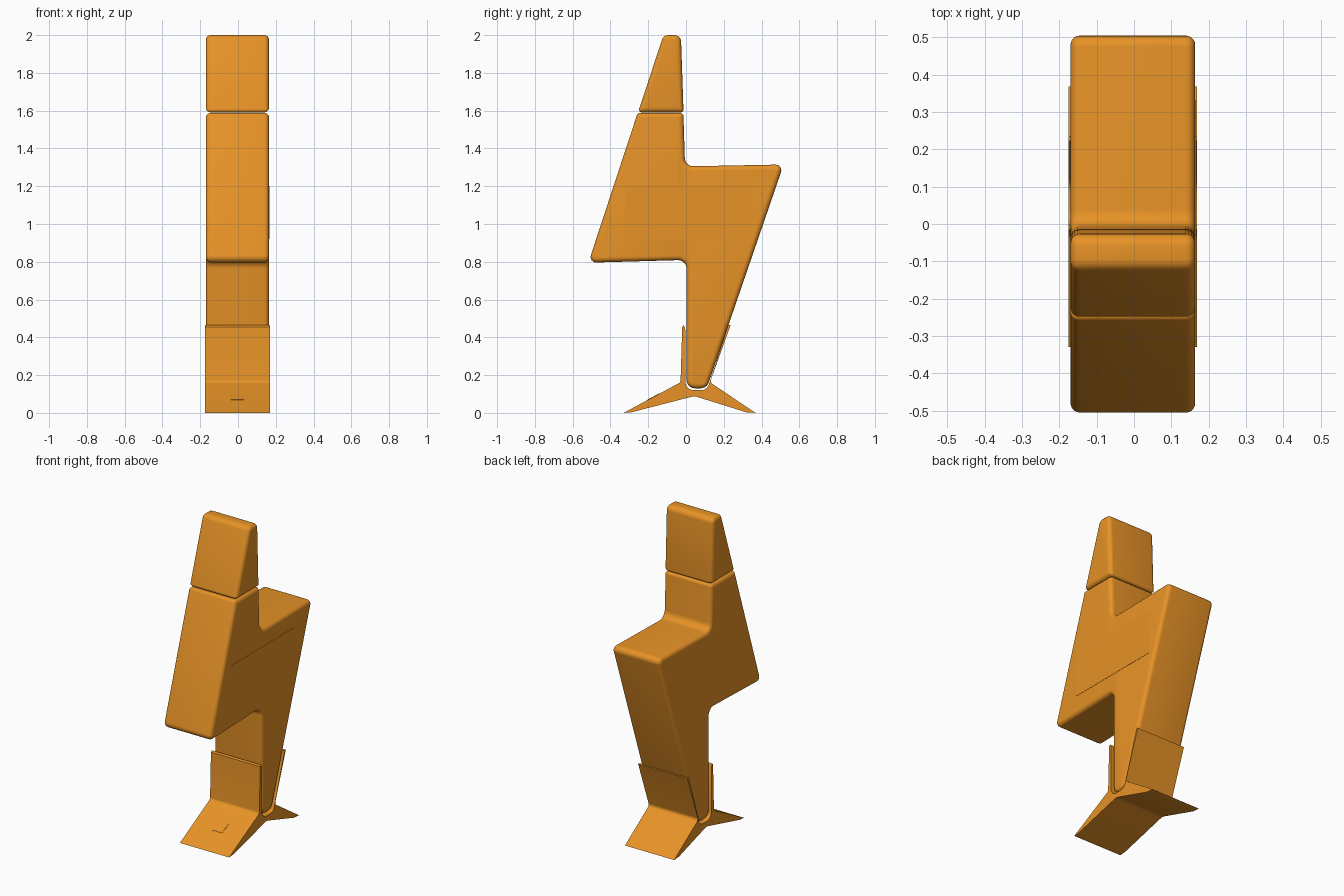
import bpy, bmesh, math
from mathutils import Vector

if "Cube" in bpy.data.objects:
    bpy.data.objects.remove(bpy.data.objects["Cube"])

orange = bpy.data.materials.new("orange")
orange.diffuse_color = (0.8, 0.29, 0.02, 1)
orange.use_nodes = True
orange.node_tree.nodes["Principled BSDF"].inputs["Base Color"].default_value = orange.diffuse_color
CX = -0.003  # middle of the bolt in x


def inset(pts, d):
    """Offset a counter-clockwise polygon inwards by d."""
    out = []
    for i, p in enumerate(pts):
        a = (p - pts[i - 1]).normalized()
        b = (pts[(i + 1) % len(pts)] - p).normalized()
        na, nb = Vector((-a.y, a.x)), Vector((-b.y, b.x))
        out.append(p + (na + nb) * (d / (1 + na.dot(nb))))
    return out


def rounded(profile, d, steps):
    """Fillet every corner of (y, z, radius) after insetting by d."""
    pts = inset([Vector(p[:2]) for p in profile], d)
    out = []
    for i, p in enumerate(pts):
        r = profile[i][2]
        a = (pts[i - 1] - p).normalized()
        b = (pts[(i + 1) % len(pts)] - p).normalized()
        if r == 0:
            out.append(p)
            continue
        convex = b.x * a.y - b.y * a.x > 0
        r = max(r - d, 0.002) if convex else r + d
        half = a.angle(b) / 2
        center = p + (a + b).normalized() * (r / math.sin(half))
        s = p + a * (r / math.tan(half)) - center
        e = p + b * (r / math.tan(half)) - center
        sweep = s.angle(e) * (1 if convex else -1)
        for k in range(steps + 1):
            t = sweep * k / steps
            out.append(center + Vector((s.x * math.cos(t) - s.y * math.sin(t),
                                        s.x * math.sin(t) + s.y * math.cos(t))))
    return out


def prism(name, profile, half_width, edge, steps=6):
    """Extrude a y/z profile along x with rounded side edges."""
    n = 5 if edge else 0
    side = []
    for k in range(n + 1):
        t = math.pi / 2 * k / n if n else 0
        d = edge * (1 - math.sin(t))
        side.append((half_width - edge * (1 - math.cos(t)), d))
    rings = [(-x, d) for x, d in reversed(side)] + side
    if edge:
        # outermost x goes with the deepest inset
        rings = [(half_width - edge * (1 - math.sin(math.pi / 2 * k / n)),
                  edge * (1 - math.cos(math.pi / 2 * k / n))) for k in range(n + 1)]
        rings = [(-x, d) for x, d in reversed(rings)] + rings
    bm = bmesh.new()
    loops = [[bm.verts.new((CX + x, q.x, q.y)) for q in rounded(profile, d, steps)]
             for x, d in rings]
    for l0, l1 in zip(loops, loops[1:]):
        for i in range(len(l0)):
            bm.faces.new((l0[i - 1], l0[i], l1[i], l1[i - 1]))
    bm.faces.new(loops[0])
    bm.faces.new(loops[-1])
    return finish(name, bm)


def finish(name, bm):
    bmesh.ops.recalc_face_normals(bm, faces=bm.faces)
    me = bpy.data.meshes.new(name)
    bm.to_mesh(me)
    bm.free()
    ob = bpy.data.objects.new(name, me)
    bpy.context.collection.objects.link(ob)
    me.materials.append(orange)
    bpy.ops.object.select_all(action='DESELECT')
    ob.select_set(True)
    bpy.context.view_layer.objects.active = ob
    bpy.ops.object.shade_smooth_by_angle(angle=math.radians(35))
    return ob


def plate(name, size, loc, tilt=0):
    bm = bmesh.new()
    bmesh.ops.create_cube(bm, size=1)
    bmesh.ops.scale(bm, vec=size, verts=bm.verts)
    ob = finish(name, bm)
    ob.location = loc
    ob.rotation_euler.x = tilt


# lightning bolt body
prism("bolt_body", [
    (0.003, 0.13, 0.045), (0.110, 0.13, 0.045), (0.517, 1.315, 0.03),
    (-0.005, 1.305, 0.045), (-0.014, 1.588, 0.018), (-0.256, 1.588, 0.018),
    (-0.517, 0.795, 0.03), (0.003, 0.81, 0.045)], 0.167, 0.025)

# removable cap on top
prism("cap", [
    (-0.254, 1.591, 0.015), (-0.013, 1.591, 0.015),
    (-0.027, 2.0, 0.035), (-0.119, 2.0, 0.035)], 0.167, 0.025)

# stand with two splayed feet and a cradle
prism("stand", [
    (-0.33, 0, 0), (-0.29, 0.003, 0), (0.045, 0.089, 0.06), (0.32, 0.003, 0),
    (0.368, 0, 0), (0.127, 0.162, 0.02), (0.236, 0.464, 0), (0.222, 0.464, 0),
    (0.112, 0.120, 0.045), (-0.003, 0.120, 0.045), (-0.004, 0.45, 0),
    (-0.013, 0.464, 0), (-0.020, 0.455, 0), (-0.029, 0.162, 0.02)], 0.172, 0)

# label panel on the side and small tag on the front foot
plate("side_label", (0.004, 0.65, 0.28), (CX + 0.1665, 0.006, 1.06))
plate("foot_tag", (0.07, 0.07, 0.004), (CX, -0.172, 0.085), math.atan2(0.162, 0.301))
